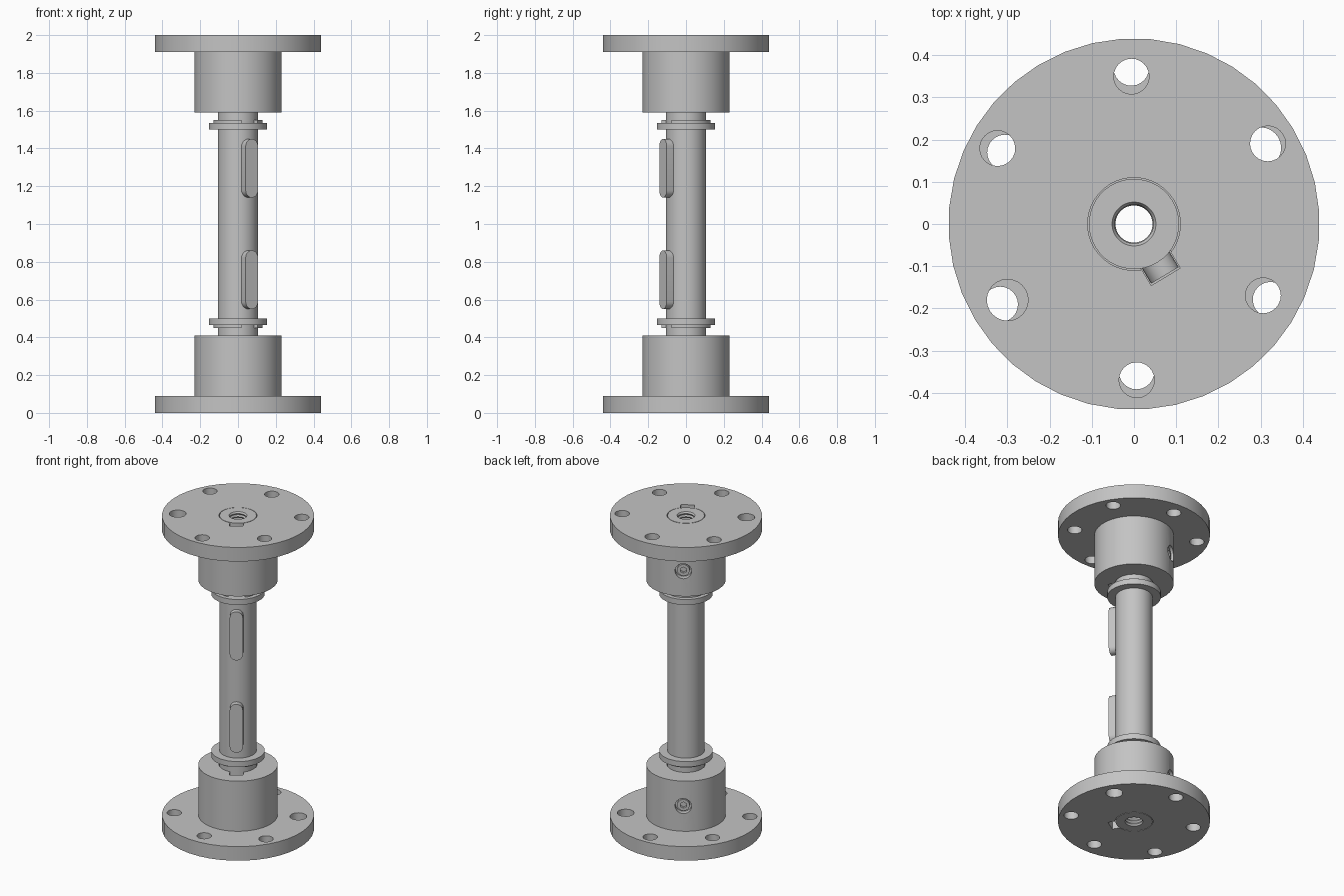
import bpy, bmesh, math
from mathutils import Matrix, Vector

cube = bpy.data.objects.get("Cube")
if cube:
    bpy.data.objects.remove(cube, do_unlink=True)

steel = bpy.data.materials.new("grey steel")
steel.use_nodes = True
GREY = (0.55, 0.55, 0.55, 1)
steel.diffuse_color = GREY
steel.node_tree.nodes["Principled BSDF"].inputs["Base Color"].default_value = GREY

# Parts are modelled with the key along +x, then turned into place
TURN = Matrix.Rotation(math.radians(-59), 4, 'Z')
FLIP = (Matrix.Translation((0, 0, 1)) @ Matrix.Rotation(math.pi, 4, 'X')
        @ Matrix.Translation((0, 0, -1)))
ENDS = {"upper": TURN, "lower": TURN @ FLIP}


def finish(name, bm):
    bmesh.ops.recalc_face_normals(bm, faces=bm.faces)
    mesh = bpy.data.meshes.new(name)
    bm.to_mesh(mesh)
    bm.free()
    obj = bpy.data.objects.new(name, mesh)
    mesh.materials.append(steel)
    bpy.context.collection.objects.link(obj)
    return obj


def lathe(name, profile, segments=40, gap=0):
    """Revolve a closed (radius, z) loop; gap leaves an opening at +x."""
    bm = bmesh.new()
    sweep = math.tau - gap
    count = segments + (1 if gap else 0)
    rings = []
    for i in range(count):
        a = gap / 2 + sweep * i / segments
        rings.append([bm.verts.new((r * math.cos(a), r * math.sin(a), z))
                      for r, z in profile])
    n = len(profile)
    for i in range(segments):
        a, b = rings[i], rings[(i + 1) % count]
        for j in range(n):
            k = (j + 1) % n
            bm.faces.new((a[j], a[k], b[k], b[j]))
    if gap:
        bm.faces.new(rings[0])
        bm.faces.new(rings[-1])
    return finish(name, bm)


def rod(name, start, end, radius, sides=32):
    """Solid cylinder between two points."""
    start, end = Vector(start), Vector(end)
    axis = end - start
    bm = bmesh.new()
    bmesh.ops.create_cone(
        bm, cap_ends=True, segments=sides, radius1=radius, radius2=radius,
        depth=axis.length,
        matrix=Matrix.Translation((start + end) / 2)
        @ axis.to_track_quat('Z', 'Y').to_matrix().to_4x4())
    return finish(name, bm)


def round_key(name, x0, x1, half_width, z0, z1):
    """Bar with half-round ends, its flat face looking along +x."""
    bm = bmesh.new()
    outline = []
    for zc, base in ((z1 - half_width, 0), (z0 + half_width, math.pi)):
        for i in range(13):
            a = base + math.pi * i / 12
            outline.append(bm.verts.new((x0, half_width * math.cos(a),
                                         zc + half_width * math.sin(a))))
    face = bm.faces.new(outline)
    grown = bmesh.ops.extrude_face_region(bm, geom=[face])["geom"]
    moved = [v for v in grown if isinstance(v, bmesh.types.BMVert)]
    bmesh.ops.translate(bm, verts=moved, vec=(x1 - x0, 0, 0))
    return finish(name, bm)


def activate(obj):
    bpy.ops.object.select_all(action='DESELECT')
    obj.select_set(True)
    bpy.context.view_layer.objects.active = obj


def cut(obj, cutters):
    activate(obj)
    for cutter in cutters:
        mod = obj.modifiers.new("cut", 'BOOLEAN')
        mod.operation, mod.solver, mod.object = 'DIFFERENCE', 'EXACT', cutter
        bpy.ops.object.modifier_apply(modifier=mod.name)
        bpy.data.objects.remove(cutter, do_unlink=True)


def place(obj, matrix):
    obj.matrix_world = matrix
    activate(obj)
    bpy.ops.object.shade_smooth_by_angle(angle=math.radians(30))


# Hollow shaft with threaded ends
SHAFT_R, BORE_R = 0.107, 0.044
thread = [(0.052 if i % 2 == 0 else 0.046, 2 - 0.01 * i) for i in range(14)]
shaft_profile = [(SHAFT_R, 0), (SHAFT_R, 2)] + thread + [(BORE_R, 1.85), (BORE_R, 0.15)]
shaft_profile += [(r, 2 - z) for r, z in reversed(thread)]
place(lathe("shaft", shaft_profile), TURN)

for end, matrix in ENDS.items():
    # Flanged hub with bore, keyway, bolt holes and set screw hole
    hub = lathe(end + "_flanged_hub",
                [(0.11, 1.59), (0.23, 1.59), (0.23, 1.91),
                 (0.44, 1.91), (0.44, 2), (0.11, 2)])
    bm = bmesh.new()
    bmesh.ops.create_cube(bm, size=1, matrix=Matrix.Translation((0.106, 0, 1.8))
                          @ Matrix.Diagonal((0.08, 0.08, 0.6, 1)))
    cutters = [finish("keyway_cutter", bm)]
    for i in range(6):
        a = math.radians(30 + 60 * i)
        dist = 0.37 if i % 2 else 0.35
        x, y = dist * math.cos(a), dist * math.sin(a)
        radius = 0.049 if i == 4 else 0.042
        cutters.append(rod("bolt_cutter", (x, y, 1.8), (x, y, 2.1), radius, 24))
    cutters.append(rod("screw_cutter", (-0.3, 0, 1.75), (-0.195, 0, 1.75), 0.048))
    cut(hub, cutters)
    place(hub, matrix)

    # Set screw with hexagon socket
    screw = rod(end + "_set_screw", (-0.215, 0, 1.75), (-0.12, 0, 1.75), 0.036)
    cut(screw, [rod("socket_cutter", (-0.25, 0, 1.75), (-0.17, 0, 1.75), 0.02, 6)])
    place(screw, matrix)

    # Keys on the open shaft and inside the hub
    place(round_key(end + "_shaft_key", 0.08, 0.142, 0.038, 1.14, 1.45), matrix)
    place(round_key(end + "_hub_key", 0.08, 0.142, 0.038, 1.64, 1.95), matrix)

    # Collar and open retaining clip
    place(lathe(end + "_collar", [(0.1, 1.5), (0.155, 1.5),
                                  (0.155, 1.535), (0.1, 1.535)]), matrix)
    place(lathe(end + "_retaining_clip", [(0.1, 1.535), (0.13, 1.535),
                                          (0.13, 1.55), (0.1, 1.55)],
                gap=math.radians(45)), matrix)
